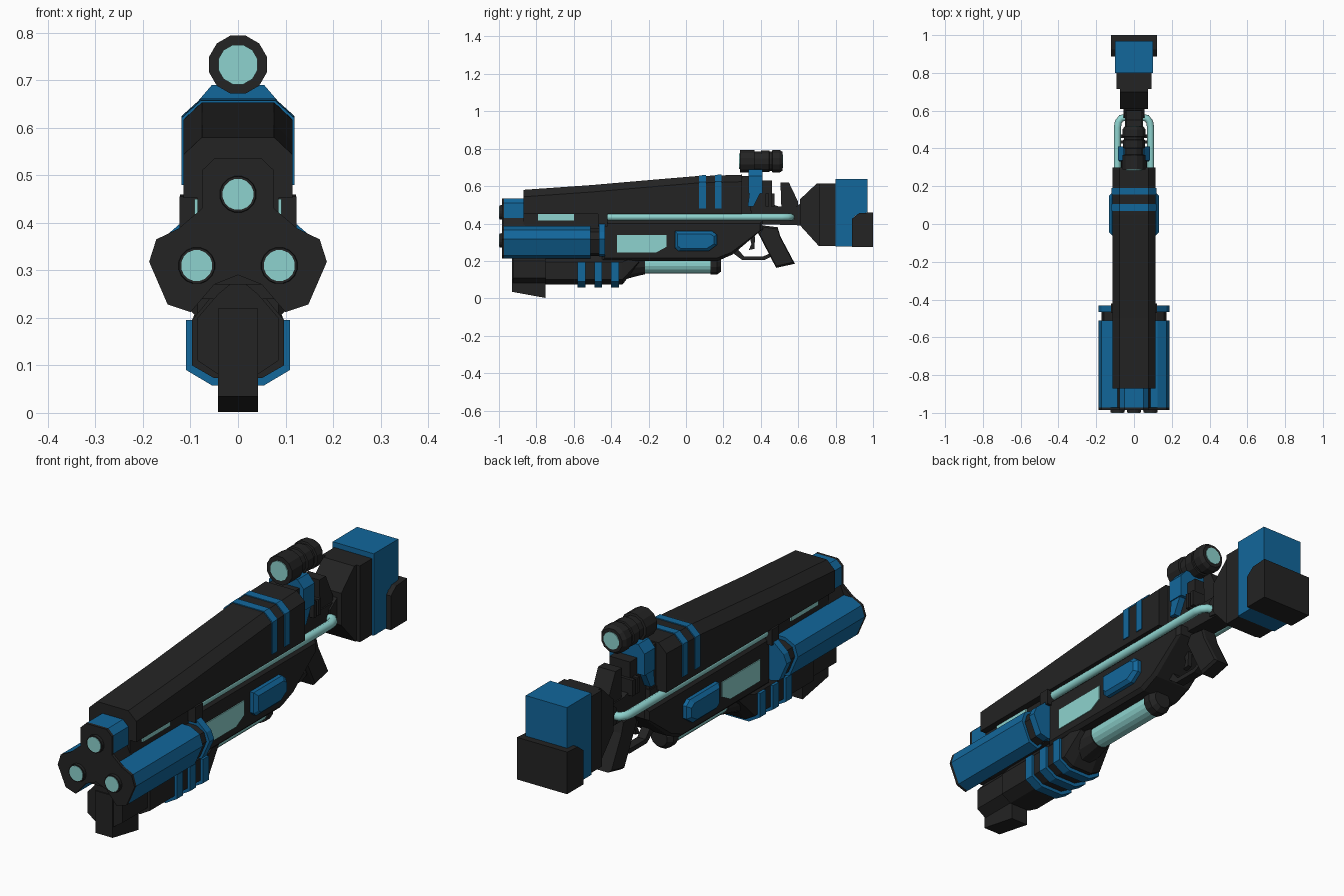
import bpy, bmesh, math
from mathutils import Vector

if "Cube" in bpy.data.objects:
    bpy.data.objects.remove(bpy.data.objects["Cube"])


def material(name, rgb):
    m = bpy.data.materials.new(name)
    m.diffuse_color = (*rgb, 1)
    m.use_nodes = True
    m.node_tree.nodes["Principled BSDF"].inputs["Base Color"].default_value = m.diffuse_color
    return m


DARK = material("charcoal", (0.017, 0.017, 0.017))
BLUE = material("deep blue", (0.006, 0.135, 0.33))
GLOW = material("pale teal", (0.27, 0.65, 0.62))


def loft(name, rings, mat):
    """Skin a list of equal-length closed rings and cap both ends."""
    bm = bmesh.new()
    vs = [[bm.verts.new(p) for p in r] for r in rings]
    n = len(rings[0])
    for a, b in zip(vs, vs[1:]):
        for i in range(n):
            bm.faces.new((a[i], a[(i + 1) % n], b[(i + 1) % n], b[i]))
    bm.faces.new(vs[0])
    bm.faces.new(vs[-1])
    bmesh.ops.recalc_face_normals(bm, faces=bm.faces)
    me = bpy.data.meshes.new(name)
    bm.to_mesh(me)
    bm.free()
    me.materials.append(mat)
    ob = bpy.data.objects.new(name, me)
    bpy.context.collection.objects.link(ob)
    return ob


def shrink(pts, d):
    """Scale an outline toward its middle by about d on each side."""
    us, ws = [p[0] for p in pts], [p[1] for p in pts]
    cu, cw = (min(us) + max(us)) / 2, (min(ws) + max(ws)) / 2
    su = 1 - 2 * d / (max(us) - min(us))
    sw = 1 - 2 * d / (max(ws) - min(ws))
    return [(cu + (u - cu) * su, cw + (w - cw) * sw) for u, w in pts]


def slab(name, pts, hw, mat, ch=0.0):
    """Side outline (y, z), symmetric about x = 0, with optional chamfer."""
    xs = [(-hw, ch), (hw, ch)] if not ch else [(-hw, ch), (-hw + ch, 0), (hw - ch, 0), (hw, ch)]
    return loft(name, [[(x, y, z) for y, z in shrink(pts, d)] for x, d in xs], mat)


def plates(name, pts, x0, x1, mat, ch=0.0):
    """Side outline (y, z) as a plate on both flanks."""
    xs = [(x0, 0), (x1, ch)] if not ch else [(x0, 0), (x1 - ch, 0), (x1, ch)]
    for s, side in ((1, "right"), (-1, "left")):
        loft(f"{name}_{side}", [[(s * x, y, z) for y, z in shrink(pts, d)] for x, d in xs], mat)


def along(name, pts, y0, y1, mat, s=1):
    """Front outline (x, z) extruded along y."""
    return loft(name, [[(s * x, y, z) for x, z in pts] for y in (y0, y1)], mat)


def sym(half):
    """Complete a right-half outline by reflection."""
    return half + [(-x, z) for x, z in reversed(half) if x > 0]


def turned(name, x, z, prof, mat, n=12):
    """Round part along y from (y, radius) pairs."""
    return loft(name, [[(x + r * math.cos(2 * math.pi * (i + .5) / n), y,
                         z + r * math.sin(2 * math.pi * (i + .5) / n)) for i in range(n)]
                       for y, r in prof], mat)


def box(name, hw, y0, y1, z0, z1, mat, ch=0.0):
    return slab(name, [(y0, z0), (y1, z0), (y1, z1), (y0, z1)], hw, mat, ch)


# Upper housing with its gently rising, chamfered top
TOP = [(-0.87, 0.58), (-0.5, 0.606), (-0.2, 0.632), (0.05, 0.653), (0.3, 0.661)]


def top_z(y):
    for (a, za), (b, zb) in zip(TOP, TOP[1:]):
        if y <= b:
            return za + (zb - za) * (y - a) / (b - a)
    return TOP[-1][1]


def hood(y, zb, g=0.0):
    t = top_z(y) + g
    return [(x, y, z) for x, z in sym([(0.115 + g, zb), (0.115 + g, t - 0.037), (0.076 + g / 2, t)])]


loft("upper_housing", [hood(y, 0.452) for y, _ in TOP], DARK)
for i, y in enumerate((0.07, 0.155)):
    loft(f"housing_band_{i}", [hood(y, 0.48, 0.004), hood(y + 0.036, 0.48, 0.004)], BLUE)
box("barrel_core", 0.085, -0.87, -0.42, 0.24, 0.455, DARK)

# Triple muzzle: face plate, shrouds and bores
top_lobe = [(0.076, 0.43), (0.076, 0.51), (0.05, 0.535)]
arm = [(0.05, 0.27), (0.10, 0.212), (0.148, 0.228), (0.187, 0.318), (0.172, 0.365), (0.125, 0.388)]
star = sym([(0, 0.29)] + arm + top_lobe)
along("muzzle_plate", star, -0.985, -0.972, DARK)
along("top_barrel_shroud", sym(top_lobe), -0.972, -0.86, BLUE)
along("muzzle_core", sym([(0.05, 0.27), (0.09, 0.38), (0.06, 0.45)]), -0.972, -0.86, DARK)
for s, side in ((1, "right"), (-1, "left")):
    along(f"lower_barrel_shroud_{side}", arm + [(0.06, 0.388)], -0.972, -0.51, BLUE, s)
    along(f"shroud_neck_{side}", shrink(arm + [(0.04, 0.388)], 0.015), -0.51, -0.46, DARK, s)
    along(f"shroud_collar_{side}", [(0.05, 0.25), (0.11, 0.225), (0.15, 0.235), (0.187, 0.318),
                                    (0.172, 0.355), (0.12, 0.4), (0.05, 0.4)], -0.465, -0.432, BLUE, s)
for i, (x, z) in enumerate(((0, 0.46), (0.087, 0.31), (-0.087, 0.31))):
    turned(f"bore_ring_{i}", x, z, [(-0.998, 0.038), (-0.97, 0.04)], DARK, 16)
    turned(f"bore_light_{i}", x, z, [(-1.0, 0.033), (-0.99, 0.033)], GLOW, 16)

# Light tubes running along both flanks and bending into the neck
for s, side in ((1, "right"), (-1, "left")):
    cu = bpy.data.curves.new(f"light_tube_{side}", "CURVE")
    cu.dimensions = "3D"
    cu.bevel_depth = 0.019
    cu.bevel_resolution = 2
    cu.use_fill_caps = True
    path = [(0.088, -0.42), (0.088, 0.51), (0.083, 0.54), (0.068, 0.56), (0.03, 0.566)]
    sp = cu.splines.new("POLY")
    sp.points.add(len(path) - 1)
    for p, (x, y) in zip(sp.points, path):
        p.co = (s * x, y, 0.434, 1)
    cu.materials.append(GLOW)
    bpy.context.collection.objects.link(bpy.data.objects.new(cu.name, cu))
plates("front_light", [(-0.79, 0.415), (-0.6, 0.415), (-0.6, 0.45), (-0.79, 0.45)], 0.07, 0.092, GLOW)
plates("tube_socket", [(-0.47, 0.385), (-0.42, 0.385), (-0.42, 0.455), (-0.47, 0.455)], 0.07, 0.123, DARK)

# Receiver with light window and raised side panel
slab("receiver", [(-0.45, 0.2), (0.17, 0.2), (0.25, 0.235), (0.41, 0.37), (0.41, 0.415), (-0.45, 0.415)],
     0.1, DARK, 0.015)
box("receiver_spine", 0.07, -0.45, 0.35, 0.39, 0.47, DARK)
plates("light_window", [(-0.37, 0.245), (-0.16, 0.245), (-0.105, 0.275), (-0.105, 0.34), (-0.37, 0.34)],
       0.095, 0.104, GLOW)
plates("side_panel", [(-0.06, 0.27), (-0.04, 0.252), (0.12, 0.252), (0.165, 0.285), (0.165, 0.34),
                      (0.14, 0.36), (-0.06, 0.36)], 0.09, 0.132, BLUE, 0.015)

# Energy cell slung below
turned("energy_cell", 0, 0.182, [(-0.25, 0.05), (0.14, 0.05)], GLOW, 16)
turned("cell_cap_rear", 0, 0.182, [(0.13, 0.057), (0.165, 0.057), (0.188, 0.04)], DARK, 12)
turned("cell_cap_front", 0, 0.182, [(-0.33, 0.085), (-0.28, 0.07), (-0.22, 0.055)], DARK, 12)

# Under-barrel foregrip, its bands and front foot
under = sym([(0.05, 0.073), (0.097, 0.1), (0.097, 0.195), (0.06, 0.24)])
along("foregrip", under, -0.75, -0.34, DARK)
loft("foregrip_tail", [[(x, -0.34, z) for x, z in under],
                       [(x * 0.85, -0.25, 0.19 + (z - 0.073) * 0.3) for x, z in under]], DARK)
for i, y in enumerate((-0.58, -0.49, -0.4)):
    along(f"foregrip_band_{i}", sym([(0.055, 0.058), (0.109, 0.09), (0.109, 0.195)]), y, y + 0.042, BLUE)
slab("front_foot", [(-0.93, 0.035), (-0.75, 0.002), (-0.75, 0.22), (-0.93, 0.22)], 0.042, DARK)
along("foregrip_nose", sym([(0.04, 0.08), (0.085, 0.11), (0.085, 0.2), (0.042, 0.25), (0, 0.285)]),
      -0.925, -0.74, DARK)

# Neck, rear sight and scope mount
slab("neck", [(0.28, 0.4), (0.62, 0.39), (0.62, 0.49), (0.5, 0.49), (0.47, 0.5), (0.28, 0.5)], 0.048, DARK)
box("neck_block", 0.065, 0.29, 0.345, 0.45, 0.655, DARK)
box("bolt_block", 0.05, 0.34, 0.46, 0.48, 0.63, DARK)
for i, y in enumerate((0.425, 0.455)):
    box(f"bolt_rib_{i}", 0.072, y, y + 0.018, 0.49, 0.56, DARK)
slab("rear_sight", [(0.51, 0.48), (0.6, 0.48), (0.6, 0.515), (0.55, 0.62), (0.505, 0.62)], 0.042, DARK)
slab("rear_collar", [(0.56, 0.4), (0.63, 0.39), (0.63, 0.52), (0.56, 0.47)], 0.055, DARK)
along("scope_mount", sym([(0.085, 0.56), (0.085, 0.655), (0.055, 0.69)]), 0.335, 0.41, BLUE)
plates("mount_leg", [(0.33, 0.49), (0.36, 0.49), (0.4, 0.57), (0.34, 0.57)], 0.05, 0.08, BLUE)

# Scope
turned("scope", 0, 0.733, [(0.288, 0.063), (0.365, 0.063), (0.367, 0.053), (0.4, 0.053), (0.402, 0.06),
                           (0.445, 0.06), (0.447, 0.054), (0.46, 0.054), (0.462, 0.063), (0.5, 0.063),
                           (0.516, 0.052)], DARK, 12)
turned("scope_front_lens", 0, 0.733, [(0.284, 0.043), (0.3, 0.043)], GLOW, 12)
turned("scope_rear_lens", 0, 0.733, [(0.5, 0.038), (0.519, 0.038)], GLOW, 12)

# Grip, trigger and guard
slab("grip", [(0.385, 0.35), (0.41, 0.39), (0.49, 0.38), (0.505, 0.33), (0.582, 0.185), (0.482, 0.163)],
     0.038, DARK, 0.01)
slab("trigger", [(0.34, 0.33), (0.37, 0.33), (0.365, 0.265), (0.335, 0.258), (0.35, 0.29)], 0.01, DARK)
slab("trigger_guard", [(0.24, 0.25), (0.3, 0.205), (0.42, 0.205), (0.48, 0.235), (0.48, 0.255),
                       (0.415, 0.225), (0.31, 0.225), (0.27, 0.27)], 0.02, DARK)

# Stock
slab("stock_front", [(0.61, 0.39), (0.61, 0.53), (0.7, 0.615), (0.73, 0.615), (0.73, 0.28), (0.71, 0.28)],
     0.075, DARK)
box("stock_middle", 0.092, 0.715, 0.81, 0.28, 0.615, DARK)
slab("stock_shell", [(0.8, 0.278), (0.9, 0.278), (0.9, 0.44), (0.97, 0.46), (0.97, 0.638), (0.8, 0.638)],
     0.1, BLUE)
slab("butt_pad", [(0.887, 0.275), (1.0, 0.275), (1.0, 0.46), (0.925, 0.455), (0.887, 0.425)], 0.122, DARK)
